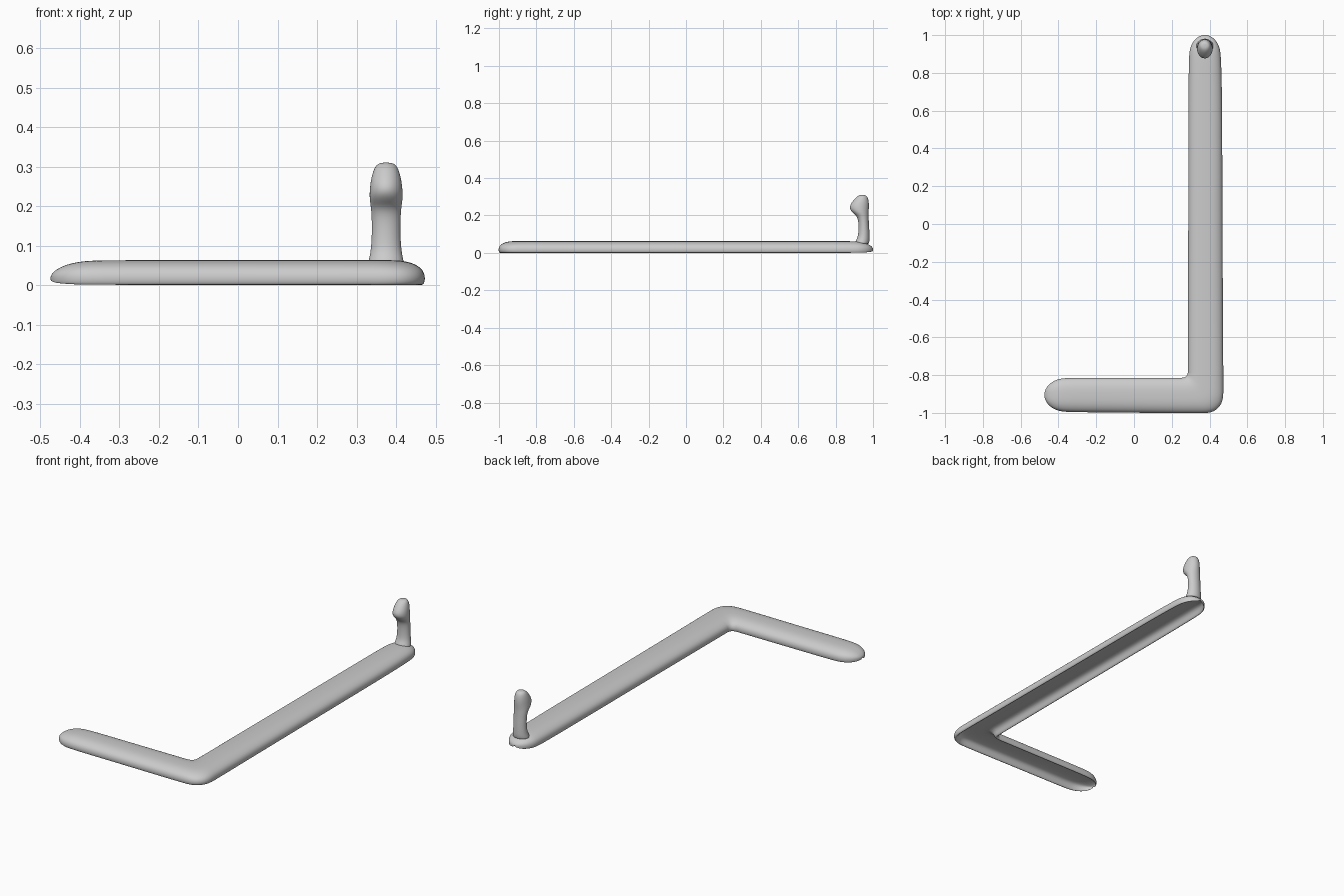
import bpy, bmesh, math

if "Cube" in bpy.data.objects:
    bpy.data.objects.remove(bpy.data.objects["Cube"])

grey = bpy.data.materials.new("grey metal")
grey.diffuse_color = (0.6, 0.6, 0.6, 1)
grey.use_nodes = True
grey.node_tree.nodes["Principled BSDF"].inputs["Base Color"].default_value = grey.diffuse_color


def loft(name, rings, levels):
    """Skin a list of closed rings, cap both ends and smooth."""
    bm = bmesh.new()
    vs = [[bm.verts.new(p) for p in r] for r in rings]
    n = len(vs[0])
    for a, b in zip(vs, vs[1:]):
        for i in range(n):
            bm.faces.new((a[i], a[(i + 1) % n], b[(i + 1) % n], b[i]))
    bm.faces.new(vs[0])
    bm.faces.new(vs[-1])
    bmesh.ops.recalc_face_normals(bm, faces=bm.faces)
    for f in bm.faces:
        f.smooth = True
    me = bpy.data.meshes.new(name)
    bm.to_mesh(me)
    bm.free()
    ob = bpy.data.objects.new(name, me)
    bpy.context.collection.objects.link(ob)
    me.materials.append(grey)
    ob.modifiers.new("smooth", 'SUBSURF').levels = levels
    ob.modifiers["smooth"].render_levels = levels
    return ob


# Bar cross-section: domed top, rounded rims, hollow channel underneath
half = [(0.3, .0625), (0.6, .058), (0.84, .047), (0.96, .034), (1.0, .018), (0.97, .003),
        (0.90, -.001), (0.83, .005), (0.77, .024), (0.66, .037), (0.4, .042)]
section = ([(0, .063)] + half + [(0, .043)] + [(-u, z) for u, z in reversed(half)])
MID = .017


def ring(inner, outer, w=1.0):
    """Cross-section between an inner and an outer edge point; w tapers it."""
    out = []
    for u, z in section:
        t = 0.5 + 0.5 * u * w
        k = w if z > MID else w ** 0.5
        out.append((inner[0] + (outer[0] - inner[0]) * t,
                    inner[1] + (outer[1] - inner[1]) * t,
                    MID + (z - MID) * k))
    return out


X0, X1, Y0, Y1 = 0.284, 0.474, -1.003, -0.813   # bar edges
R_IN, R_OUT = 0.03, 0.09                        # corner radii
cx, cy = X0 - R_IN, Y1 + R_IN
span = X1 - cx
rings = []

# Short arm, rounded tip first
ENDS = (0.997, 0.97, 0.9, 0.78, 0.6, 0.35, 0.0)
for s in ENDS:
    x = -0.355 - 0.12 * s
    rings.append(ring((x, Y1), (x, Y0 + .006), math.sqrt(1 - s * s)))
for x, d in ((-0.2, .005), (0.0, .003), (0.18, .001)):
    rings.append(ring((x, Y1), (x, Y0 + d)))

# Corner: small inner fillet, larger outer rounding
a = span - R_OUT
for i in range(13):
    t = math.radians(90 - i * 7.5)
    c, s = math.cos(t), math.sin(t)
    r = span / max(c, s)
    if r * min(c, s) > a:
        b = a * (c + s)
        r = b + math.sqrt(b * b - 2 * a * a + R_OUT ** 2)
    rings.append(ring((cx + R_IN * c, cy - R_IN * s), (cx + r * c, cy - r * s)))

# Long arm, narrowing slightly toward the rounded far end
for y, d in ((-0.7, .001), (-0.3, .003), (0.1, .005), (0.5, .006), (0.75, .008)):
    rings.append(ring((X0 + d * .5, y), (X1 - d, y)))
for s in reversed(ENDS):
    y = 0.89 + 0.111 * s
    rings.append(ring((X0 + .006, y), (X1 - .013, y), math.sqrt(1 - s * s)))
loft("angled_bar", rings, 2)

# Upright peg with a hooked knob: z, half width, front y, back y
peg = [(.046, .046, .904, .978), (.056, .046, .904, .980), (.066, .044, .907, .982),
       (.085, .040, .918, .982), (.12, .037, .922, .981), (.165, .037, .922, .978),
       (.195, .039, .914, .977), (.212, .042, .893, .977), (.228, .043, .878, .978),
       (.245, .042, .874, .979), (.262, .040, .880, .979), (.28, .036, .893, .977),
       (.297, .030, .908, .972), (.307, .022, .922, .964), (.310, .010, .934, .952)]
N = 16
rings = []
for z, hw, y0, y1 in peg:
    rings.append([(0.375 + hw * math.cos(k * math.tau / N),
                   (y0 + y1) / 2 + (y1 - y0) / 2 * math.sin(k * math.tau / N), z)
                  for k in range(N)])
loft("hooked_peg", rings, 2)
